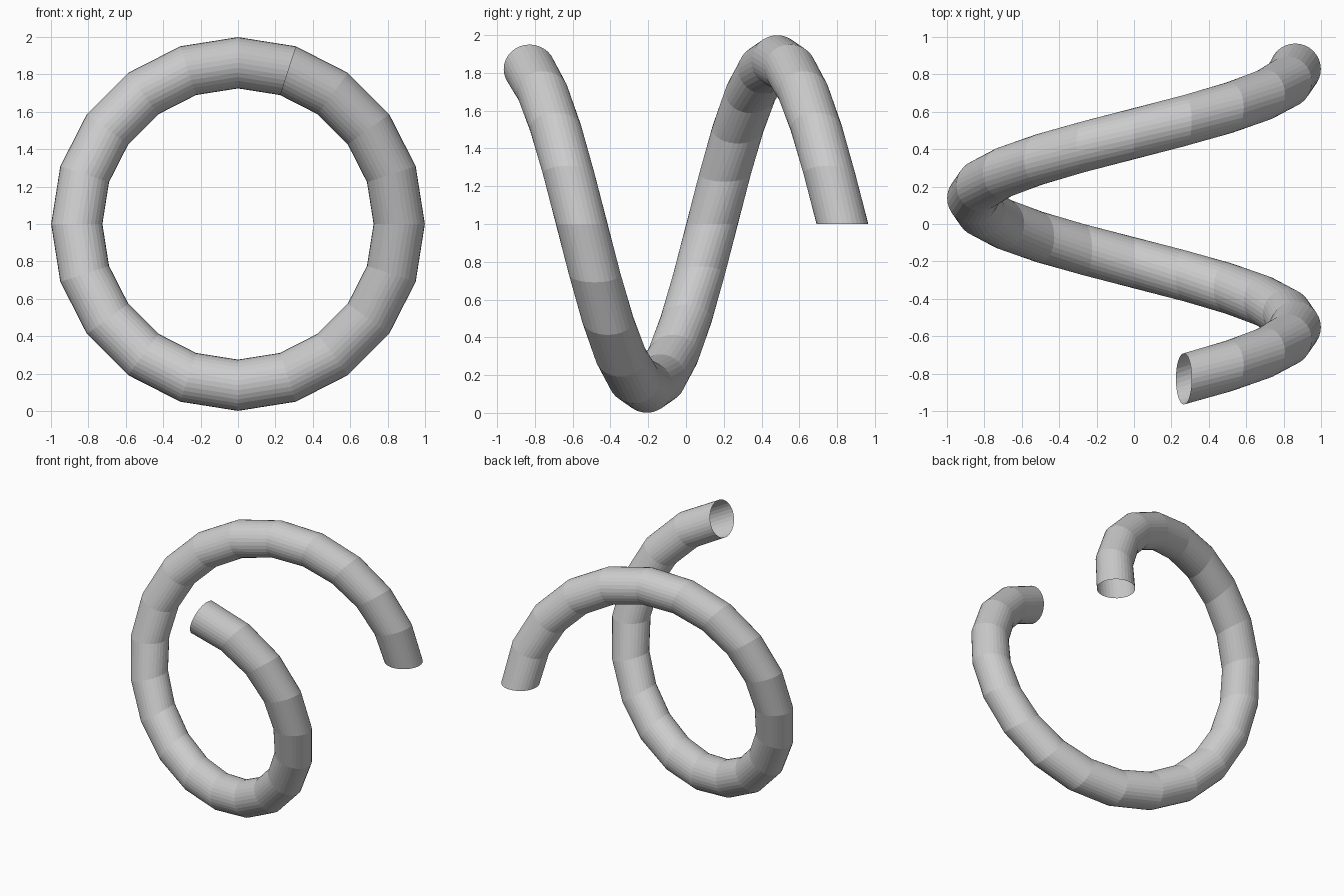
import bpy, bmesh
from math import radians
from mathutils import Matrix, Vector

if "Cube" in bpy.data.objects:
    bpy.data.objects.remove(bpy.data.objects["Cube"])

STEPS = 24            # 18 degrees each, 20 per turn
STEP_Y = 0.069        # advance along y per step
TUBE_R = 0.137
COIL_R = 0.862

bm = bmesh.new()

# Tube profile: open circle in the radial (x-y) plane at the back end
ring = bmesh.ops.create_circle(
    bm, segments=32, radius=TUBE_R, cap_ends=False,
    matrix=Matrix.Translation((COIL_R, STEP_Y * STEPS / 2, 1.0)))

# Sweep it helically around the y axis, over the top and toward the front
bmesh.ops.spin(
    bm, geom=ring["verts"] + bm.edges[:], cent=Vector((0, 0, 1.0)),
    axis=Vector((0, 1, 0)), dvec=Vector((0, -STEP_Y, 0)),
    angle=-radians(18 * STEPS), steps=STEPS, use_duplicate=False)
bmesh.ops.recalc_face_normals(bm, faces=bm.faces[:])

mesh = bpy.data.meshes.new("spiral_tube")
bm.to_mesh(mesh)
bm.free()
bpy.context.collection.objects.link(bpy.data.objects.new("spiral_tube", mesh))
